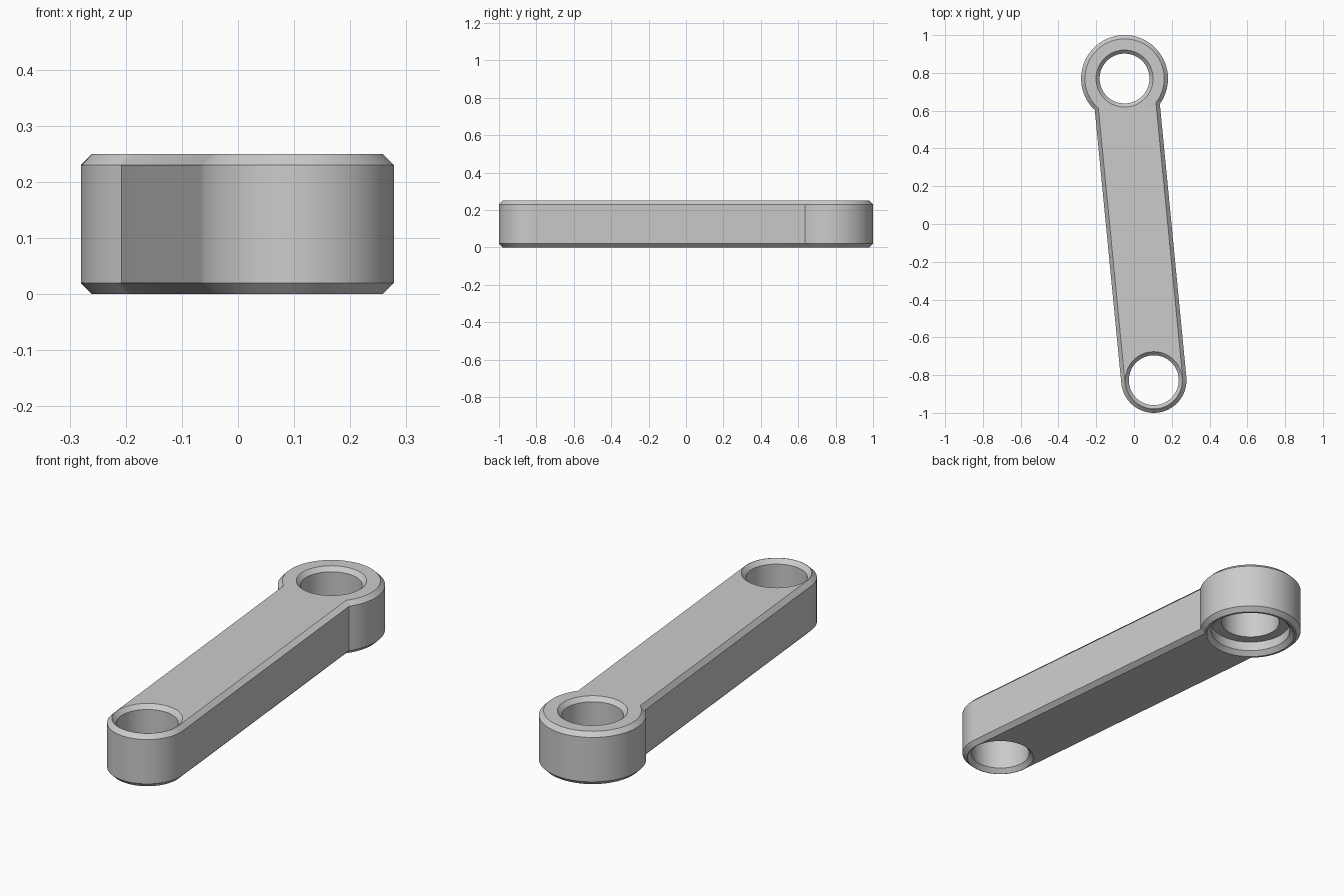
import bpy, bmesh, math
from mathutils import Vector

default = bpy.data.objects.get("Cube")
if default:
    bpy.data.objects.remove(default, do_unlink=True)

HEIGHT, BEVEL, SEGS = 0.25, 0.02, 72
BIG, SMALL = Vector((-0.05, 0.77)), Vector((0.105, -0.827))
BIG_R, SMALL_R, HOLE_R = 0.23, 0.173, 0.132
AXIS = (SMALL - BIG).normalized()
HEADING = math.atan2(AXIS.y, AXIS.x)


def arc(centre, radius, start, end, steps):
    return [centre + radius * Vector((math.cos(a), math.sin(a)))
            for a in (start + (end - start) * i / steps for i in range(steps + 1))]


def outline(inset):
    """Large round head joined to a straight arm with a round tip."""
    big, small = BIG_R - inset, SMALL_R - inset
    neck = math.asin(small / big)
    head = arc(BIG, big, HEADING + neck, HEADING + 2 * math.pi - neck, SEGS)
    tip = arc(SMALL, small, HEADING - math.pi / 2, HEADING + math.pi / 2, SEGS // 2)
    return head + tip


def circle(centre, radius):
    return arc(centre, radius, 0, 2 * math.pi, SEGS)[:-1]


def loft(bm, levels):
    """Skin a stack of matching closed loops; return the end loops."""
    rings = [[bm.verts.new((p.x, p.y, z)) for p in pts] for pts, z in levels]
    for low, high in zip(rings, rings[1:]):
        for i in range(len(low)):
            j = (i + 1) % len(low)
            bm.faces.new((low[i], low[j], high[j], high[i]))
    return rings[0], rings[-1]


bm = bmesh.new()

# Outer wall with bevelled rims
wall = loft(bm, [(outline(BEVEL), 0), (outline(0), BEVEL),
                 (outline(0), HEIGHT - BEVEL), (outline(BEVEL), HEIGHT)])

# Through hole at the tip, bevelled at both ends
rim = HOLE_R + 0.019
tip_hole = loft(bm, [(circle(SMALL, r), z) for r, z in (
    (rim, 0), (HOLE_R, BEVEL), (HOLE_R, HEIGHT - BEVEL), (rim, HEIGHT))])

# Head hole with a wider counterbore underneath
head_hole = loft(bm, [(circle(BIG, r), z) for r, z in (
    (0.2, 0), (0.18, BEVEL), (0.18, 0.065), (HOLE_R, 0.065),
    (HOLE_R, HEIGHT - BEVEL), (rim, HEIGHT))])

# Flat bottom and top faces around the holes
for end, normal in ((0, (0, 0, -1)), (1, (0, 0, 1))):
    edges = []
    for loops in (wall, tip_hole, head_hole):
        ring = loops[end]
        edges += [bm.edges.get((a, b)) for a, b in zip(ring, ring[1:] + ring[:1])]
    bmesh.ops.triangle_fill(bm, use_beauty=True, edges=edges, normal=normal)
bmesh.ops.recalc_face_normals(bm, faces=bm.faces)

mesh = bpy.data.meshes.new("link_arm")
bm.to_mesh(mesh)
bm.free()
link = bpy.data.objects.new("link_arm", mesh)
bpy.context.collection.objects.link(link)

# Plain grey finish
grey = bpy.data.materials.new("plain_grey")
grey.use_nodes = True
colour = (0.6, 0.6, 0.6, 1)
grey.diffuse_color = colour
grey.node_tree.nodes["Principled BSDF"].inputs["Base Color"].default_value = colour
mesh.materials.append(grey)

# Smooth round walls, crisp bevel edges
bpy.ops.object.select_all(action='DESELECT')
link.select_set(True)
bpy.context.view_layer.objects.active = link
bpy.ops.object.shade_smooth_by_angle(angle=math.radians(30))
